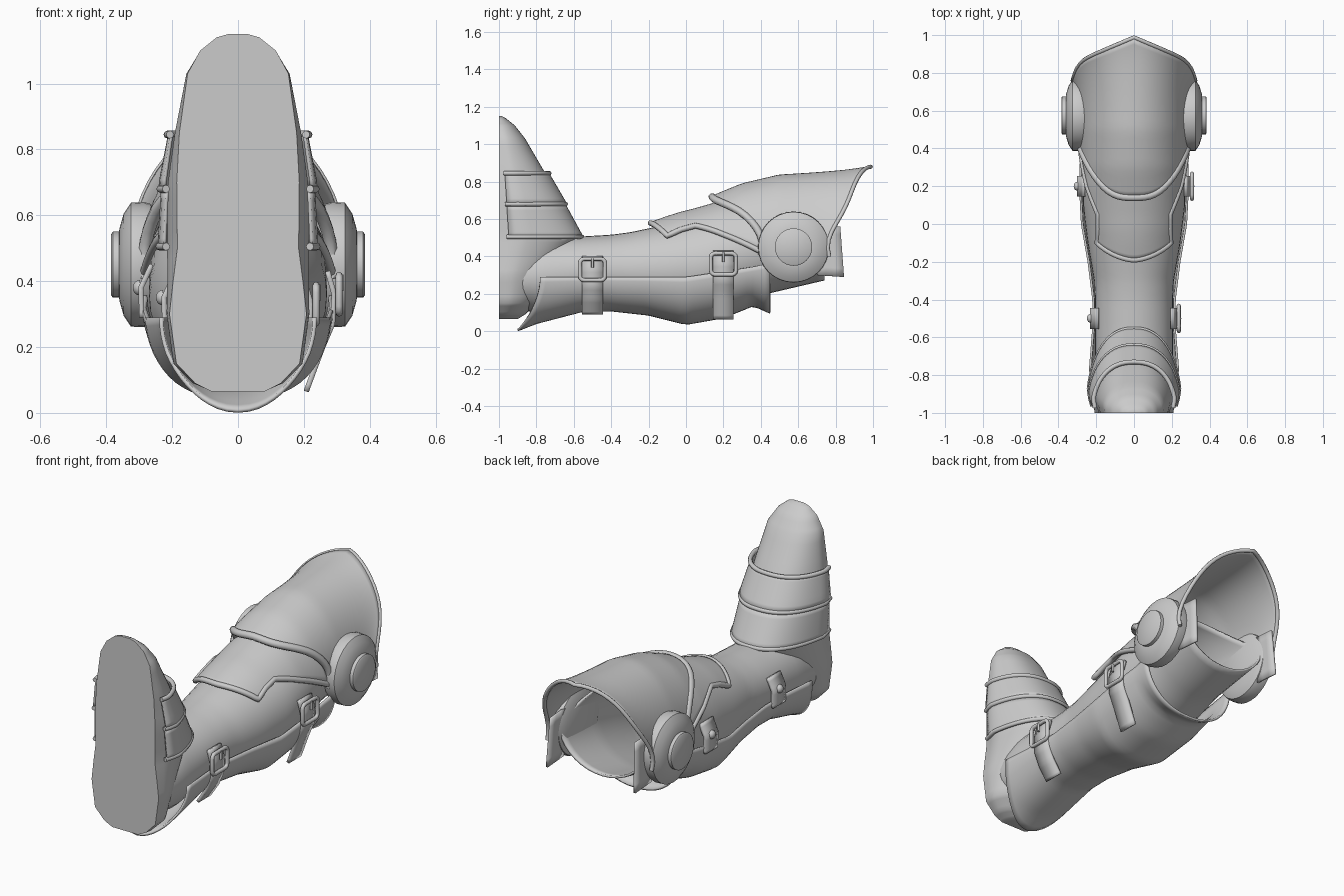
import bpy, bmesh
from math import sin, cos, pi, radians
from mathutils import Vector

if "Cube" in bpy.data.objects:
    bpy.data.objects.remove(bpy.data.objects["Cube"])


def lerp(table, t):
    """Column values of a table of rows (key, a, b, ...) at key t."""
    if t <= table[0][0]:
        return table[0][1:]
    for p, q in zip(table, table[1:]):
        if t <= q[0]:
            k = (t - p[0]) / (q[0] - p[0])
            return tuple(a + (b - a) * k for a, b in zip(p[1:], q[1:]))
    return table[-1][1:]


def finish(ob, angle=40):
    bpy.ops.object.select_all(action='DESELECT')
    ob.select_set(True)
    bpy.context.view_layer.objects.active = ob
    bpy.ops.object.shade_smooth_by_angle(angle=radians(angle))
    return ob


def sheet(name, fn, nu, nv, thick=0.0, cyclic=False, cap=False):
    """Surface through fn(u, v); v may close on itself, ends may be capped."""
    bm = bmesh.new()
    n = nv if cyclic else nv + 1
    rows = [[bm.verts.new(fn(i / nu, j / nv)) for j in range(n)] for i in range(nu + 1)]
    for r, s in zip(rows, rows[1:]):
        for j in range(nv):
            k = (j + 1) % n
            bm.faces.new((r[j], r[k], s[k], s[j]))
    if cap:
        bm.faces.new(rows[0])
        bm.faces.new(rows[-1])
    bmesh.ops.recalc_face_normals(bm, faces=bm.faces)
    me = bpy.data.meshes.new(name)
    bm.to_mesh(me)
    bm.free()
    ob = bpy.data.objects.new(name, me)
    bpy.context.collection.objects.link(ob)
    if thick:
        m = ob.modifiers.new("thickness", 'SOLIDIFY')
        m.thickness, m.offset = thick, 0
    return finish(ob)


def tube(name, pts, radius, cyclic=False):
    cu = bpy.data.curves.new(name, 'CURVE')
    cu.dimensions = '3D'
    cu.bevel_depth, cu.bevel_resolution, cu.use_fill_caps = radius, 2, True
    sp = cu.splines.new('POLY')
    sp.points.add(len(pts) - 1)
    for p, q in zip(sp.points, pts):
        p.co = (*q, 1)
    sp.use_cyclic_u = cyclic
    ob = bpy.data.objects.new(name, cu)
    bpy.context.collection.objects.link(ob)
    bpy.ops.object.select_all(action='DESELECT')
    ob.select_set(True)
    bpy.context.view_layer.objects.active = ob
    bpy.ops.object.convert(target='MESH')
    return finish(bpy.context.view_layer.objects.active, 60)


def edge(fn, n=32, u=None, v=None):
    return [fn(i / n if u is None else u, i / n if v is None else v) for i in range(n + 1)]


# Foot: D-shaped sections stacked from heel to toe (z, half width, depth, side bulge)
FOOT = [(.065, .08, .1, 0), (.09, .13, .14, .01), (.15, .187, .2, .015), (.3, .208, .27, .015),
        (.4, .197, .35, .025), (.5, .184, .425, .04), (.7, .186, .325, .035), (.85, .178, .245, .02),
        (1.03, .153, .14, .008), (1.1, .115, .085, 0), (1.14, .065, .035, 0), (1.15, .03, .015, 0)]


def foot_point(z, a, off=0.0):
    w, d, b = lerp(FOOT, z)
    c, s = cos(a), max(sin(a), 0)
    w += off + b * min(1, s * 4)
    x = w * abs(c) ** .85 * (1 if c > 0 else -1)
    return Vector((x, -1 + (d + off) * s ** .92, z))


def foot(u, v):
    k = u * (len(FOOT) - 1) * .9999
    i = int(k)
    return foot_point(FOOT[i][0] + (FOOT[i + 1][0] - FOOT[i][0]) * (k - i), pi * v)


sheet("foot", foot, 44, 28, cap=True)
# Sole: flat plate closing the back of the foot sections
sheet("sole", lambda u, v: Vector((foot(u, 0).x * (2 * v - 1), -1, foot(u, 0).z)), 44, 4)

# Instep bands with raised rims
for i, (z0, z1) in enumerate([(.5, .675), (.68, .85)]):
    band = lambda u, v: foot_point(z0 + (z1 - z0) * u, .1 + (pi - .2) * v, .024 - .008 * u)
    sheet(f"instep_band_{i}", band, 6, 32, .01)
for i, z in enumerate((.505, .68, .845)):
    tube(f"instep_rim_{i}", [foot_point(z, .08 + (pi - .16) * k / 32, .022) for k in range(33)], .012)

# Leg tube (y, half width, top, bottom), slanted mouth hidden under the knee
LEG = [(-.9, .19, .45, .12), (-.75, .2, .5, .1), (-.57, .2, .5, .14), (-.4, .2, .51, .14),
       (-.3, .205, .523, .13), (-.1, .24, .565, .1), (.1, .265, .62, .09), (.3, .262, .68, .16),
       (.45, .255, .7, .21), (.6, .26, .7, .245), (.75, .265, .7, .28)]


def leg(u, v):
    a = 2 * pi * v
    y = -.9 + (1.64 - .28 * max(sin(a), 0)) * u
    w, t, b = lerp(LEG, y)
    return Vector((w * cos(a), y, (t + b) / 2 + (t - b) / 2 * sin(a)))


sheet("leg_tube", leg, 40, 36, .012, cyclic=True)

# Calf guard: lower half shell (y, half width, side edge, bottom)
CALF = [(-.9, .215, .27, .006), (-.8, .235, .29, .045), (-.55, .215, .29, .11), (-.4, .215, .29, .112),
        (-.2, .24, .29, .09), (0, .275, .29, .04), (.2, .285, .32, .075), (.36, .28, .345, .14),
        (.45, .285, .365, .1)]


def calf(u, v):
    a = pi * v
    y0 = -.9 + .12 * abs(cos(a)) ** 1.5
    y = y0 + (.45 - y0) * u
    w, t, b = lerp(CALF, y)
    c = cos(a)
    return Vector((w * abs(c) ** .85 * (1 if c > 0 else -1), y, t - (t - b) * sin(a)))


sheet("calf_guard", calf, 40, 28, .012)

# Knee plate: arched shell with a pointed, flared upper edge (y, half width, top)
KNEE = [(.13, .26, .715), (.3, .28, .785), (.5, .29, .832), (.75, .295, .845), (1, .3, .855)]


def knee(u, v):
    a = -.12 + (pi + .24) * v
    c = abs(cos(a))
    y0, y1 = .14 + .27 * c ** 3, .988 - .14 * c - .09 * c ** 12
    y = y0 + (y1 - y0) * u
    w, t = lerp(KNEE, y)
    f = u ** 6
    return Vector((w * cos(a) * (1 + .1 * f), y, .45 + (t - .45 + .025 * f) * sin(a)))


sheet("knee_plate", knee, 24, 36, .012)
tube("knee_lower_rim", edge(knee, u=0), .02)
tube("knee_upper_rim", edge(knee, u=1), .011)

# Shin flap under the knee plate (y, half width, top, angular span of each side)
FLAP = [(-.2, .24, .575, 50), (-.1, .25, .61, 51), (-.03, .262, .632, 46), (.05, .272, .652, 44),
        (.2, .285, .695, 60), (.4, .29, .725, 77)]


def flap(u, v):
    k = 2 * v - 1
    y0 = -.19 + .09 * abs(k) ** 1.7
    y = y0 + (.4 - y0) * u
    w, t, span = lerp(FLAP, y)
    a = radians(90 - k * span)
    return Vector((w * cos(a), y, .34 + (t - .34) * sin(a)))


sheet("shin_flap", flap, 20, 24, .012)
tube("shin_flap_rim", edge(flap, 20, v=0)[::-1] + edge(flap, u=0)[1:] + edge(flap, 20, v=1)[1:], .015)

# Round knee hinges (x, radius) and inner side tabs, both sides
HINGE = [(.24, .14), (.26, .183), (.285, .19), (.325, .188), (.347, .155), (.36, .11), (.361, .1),
         (.38, .1), (.385, .093), (.385, .001)]
for s, side in ((1, "right"), (-1, "left")):
    def hinge(u, v):
        x, r = HINGE[round(u * (len(HINGE) - 1))]
        return Vector((s * x, .575 + r * cos(2 * pi * v), .45 + r * sin(2 * pi * v)))
    sheet(f"hinge_{side}", hinge, len(HINGE) - 1, 32, cyclic=True, cap=True)
    sheet(f"knee_side_tab_{side}", lambda u, v: Vector(
        (s * (.272 - .01 * u), .7 + (.145 - .02 * u) * v, .3 + .27 * u - .01 * v)), 6, 3, .012)

# Straps: buckle and hanging tail on the right, riveted tab on the left
for i, (y, x, z, drop) in enumerate([(-.5, .222, .33, .235), (.2, .292, .36, .295)]):
    tail = [(0, x - .02, z + .07), (.2, x, z), (.5, x - .005, z - .09), (.7, x - .035, z - .16),
            (1, x - .085, z - drop)]
    tab = [(0, x - .03, z + .09), (.4, x + .003, z + .02), (1, x, z - .07)]

    def strap(rows, s):
        def fn(u, v):
            px, pz = lerp(rows, u)
            return Vector((s * px, y - .055 + .11 * v, pz))
        return fn
    sheet(f"strap_tail_{i}", strap(tail, 1), 20, 2, .016)
    sheet(f"strap_tab_{i}", strap(tab, -1), 10, 2, .016)
    ring = []
    for cy, cz, a0 in ((.045, .035, 0), (-.045, .035, 90), (-.045, -.035, 180), (.045, -.035, 270)):
        for k in range(4):
            a = radians(a0 + 30 * k)
            ring.append((x + .015, y + cy + .022 * cos(a), z + cz + .022 * sin(a)))
    tube(f"buckle_{i}", ring, .011, True)
    tube(f"buckle_pin_{i}", [(x + .022, y, z + .06), (x + .022, y, z + .01)], .007)
    sheet(f"rivet_{i}", lambda u, v: Vector((
        -x - .005 - .022 * sin(u * pi / 2), y + .024 * cos(u * 1.5) * cos(2 * pi * v),
        z + .02 + .024 * cos(u * 1.5) * sin(2 * pi * v))), 5, 14, cyclic=True, cap=True)
